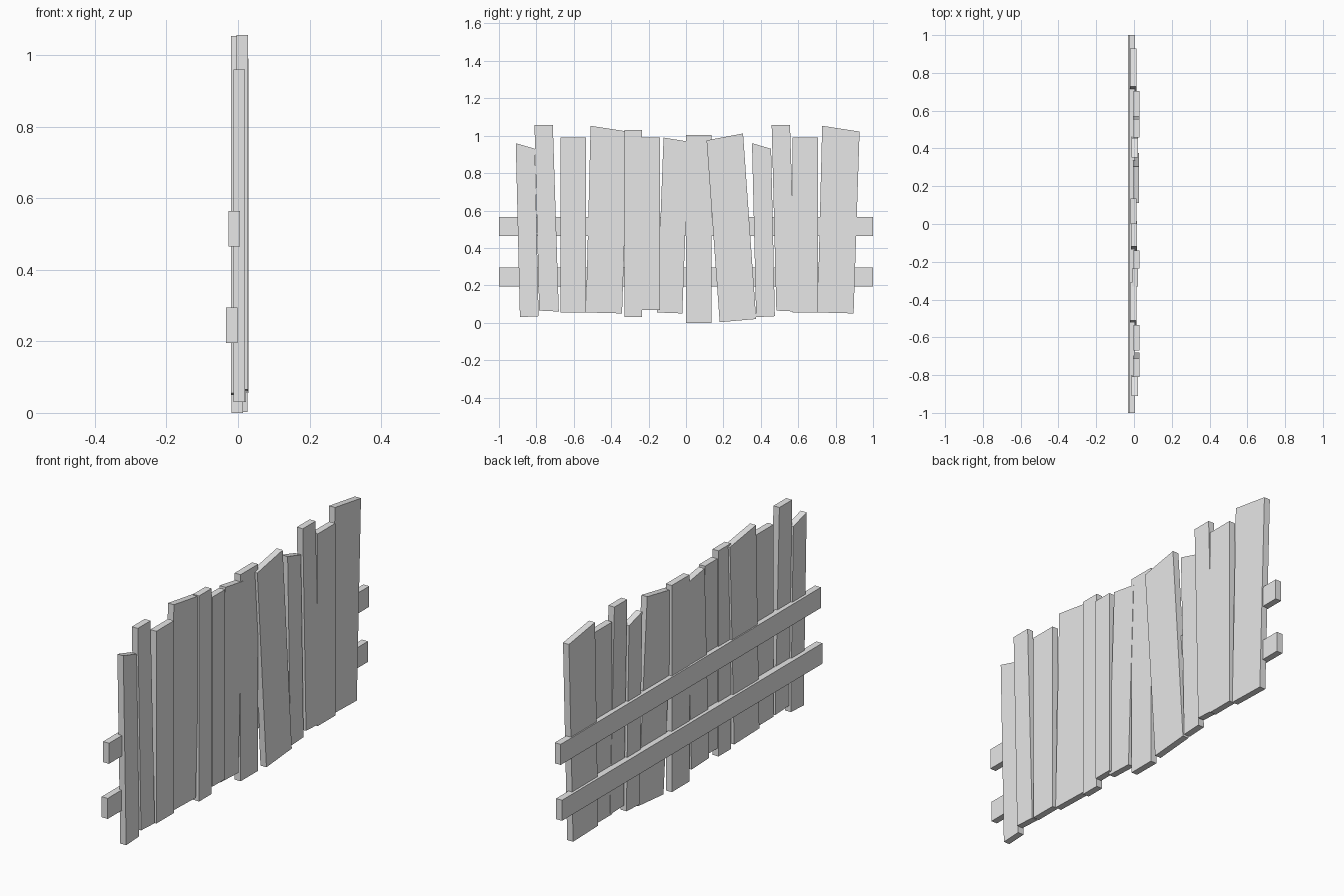
import bpy

default_cube = bpy.data.objects.get("Cube")
if default_cube:
    bpy.data.objects.remove(default_cube, do_unlink=True)

# One plain grey for the whole fence
grey = bpy.data.materials.new("plain_grey")
grey.use_nodes = True
colour = (0.8, 0.8, 0.8, 1)
grey.diffuse_color = colour
for node in grey.node_tree.nodes:
    if node.type == "BSDF_PRINCIPLED":
        node.inputs["Base Color"].default_value = colour

THICKNESS = 0.032


def board(name, outline, back, shift=0.0):
    """Extrude a side outline of (y, z) corners forward from x = back."""
    count = len(outline)
    verts = [(x, y + shift, z)
             for x in (back, back + THICKNESS) for y, z in outline]
    faces = [tuple(reversed(range(count))), tuple(range(count, 2 * count))]
    for i in range(count):
        j = (i + 1) % count
        faces.append((i, j, j + count, i + count))
    mesh = bpy.data.meshes.new(name)
    mesh.from_pydata(verts, [], faces)
    mesh.materials.append(grey)
    obj = bpy.data.objects.new(name, mesh)
    bpy.context.collection.objects.link(obj)
    return obj


def rectangle(left, right, bottom, top):
    return [(left, bottom), (right, bottom), (right, top), (left, top)]


# Repeated plank shapes, each starting from its own bottom left corner
slanted = [(0, 0.03), (0.1, 0.035), (0.08, 0.93), (-0.022, 0.96)]
tall = [(0, 0.065), (0.105, 0.06), (0.073, 1.057), (-0.025, 1.057)]
square = rectangle(0, 0.135, 0.055, 0.99)
wide = [(0, 0.055), (0.193, 0.05), (0.225, 1.022), (0.025, 1.053)]

for side, starts in (("right", (-0.888, -0.785, -0.67, -0.535)),
                     ("left", (0.375, 0.483, 0.57, 0.703))):
    board("slanted_plank_" + side, slanted, -0.012, starts[0])
    board("tall_plank_" + side, tall, -0.004, starts[1])
    board("square_plank_" + side, square, -0.002, starts[2])
    board("wide_plank_" + side, wide, -0.02, starts[3])

# Single planks in the middle
board("narrow_plank", rectangle(-0.33, -0.235, 0.03, 1.03), -0.01)
board("short_plank", rectangle(-0.235, -0.14, 0.068, 0.99), -0.004)
board("tapered_plank",
      [(-0.155, 0.055), (-0.02, 0.05), (0.015, 0.968), (-0.12, 0.99)], -0.016)
board("centre_plank", rectangle(0, 0.135, 0, 1.005), -0.018)
board("leaning_plank",
      [(0.18, 0.003), (0.375, 0.02), (0.305, 1.012), (0.11, 0.975)], -0.005)

# Rails along the back
board("upper_rail", rectangle(-1, 1, 0.465, 0.565), -0.026)
board("lower_rail", rectangle(-1, 1, 0.195, 0.295), -0.033)
